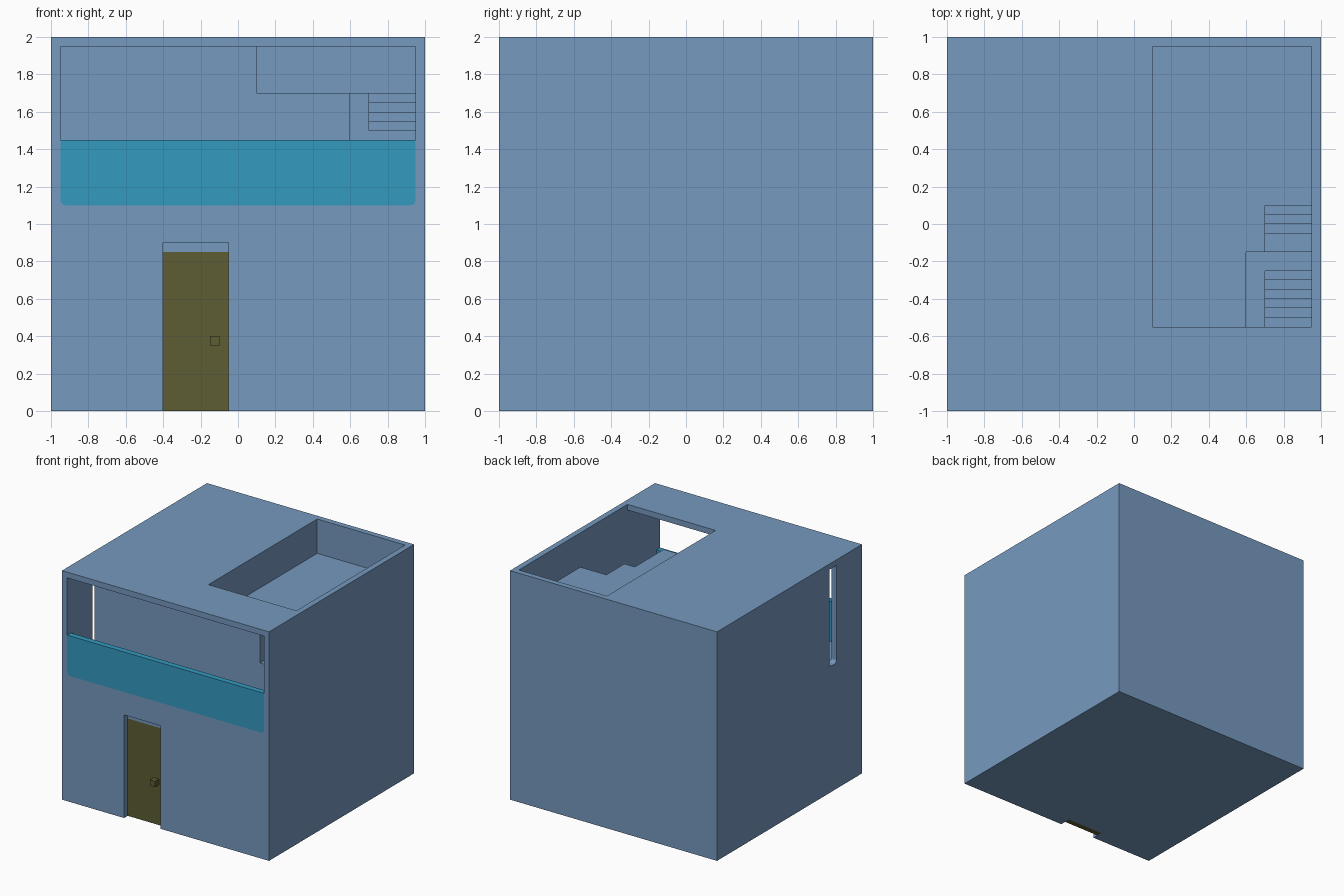
import bpy, bmesh, math

if "Cube" in bpy.data.objects:
    bpy.data.objects.remove(bpy.data.objects["Cube"], do_unlink=True)


def material(name, rgb):
    m = bpy.data.materials.new(name)
    m.use_nodes = True
    m.diffuse_color = (*rgb, 1)
    m.node_tree.nodes["Principled BSDF"].inputs["Base Color"].default_value = (*rgb, 1)
    return m


wall_blue = material("wall blue", (0.18, 0.32, 0.52))
panel_teal = material("panel teal", (0.033, 0.32, 0.52))
door_olive = material("door olive", (0.11, 0.11, 0.033))


def prism(name, profile, axis, lo, hi, mat):
    """Extrude a profile along x (profile in y, z) or along y (profile in x, z)."""
    bm = bmesh.new()

    def ring(d):
        return [bm.verts.new((d, a, z) if axis == "x" else (a, d, z)) for a, z in profile]

    first, last = ring(lo), ring(hi)
    bm.faces.new(first)
    bm.faces.new(last)
    n = len(profile)
    for i in range(n):
        j = (i + 1) % n
        bm.faces.new((first[i], first[j], last[j], last[i]))
    bmesh.ops.recalc_face_normals(bm, faces=bm.faces)
    mesh = bpy.data.meshes.new(name)
    bm.to_mesh(mesh)
    bm.free()
    mesh.materials.append(mat)
    obj = bpy.data.objects.new(name, mesh)
    bpy.context.collection.objects.link(obj)
    return obj


def rect(a0, a1, z0, z1):
    return [(a0, z0), (a1, z0), (a1, z1), (a0, z1)]


def round_bottom(a0, a1, z0, z1, r=0.03, steps=6):
    """Rectangle with its two lower corners rounded."""
    pts = [(a1, z1), (a0, z1)]
    for centre, start in ((a0 + r, math.pi), (a1 - r, 1.5 * math.pi)):
        for i in range(steps + 1):
            t = start + i / steps * math.pi / 2
            pts.append((centre + r * math.cos(t), z0 + r + r * math.sin(t)))
    return pts


def stair_profile():
    """Lower flight, landing and upper flight, closed above the terrace floor."""
    pts = [(-0.6, 1.15)]
    z = 1.15
    for y in (-0.5, -0.45, -0.4, -0.35, -0.3, -0.25, -0.15, -0.05, 0, 0.05, 0.1):
        pts.append((y, z))
        z = round(z + 0.05, 2)
        pts.append((y, z))
    return pts + [(0.1, 1.8), (-0.6, 1.8)]


# Solid block of the house
house = prism("house_walls", rect(-1, 1, 0, 2), "y", -1, 1, wall_blue)

# Openings cut out of the block
cutters = [
    prism("balcony_cut", round_bottom(-0.95, 0.95, 1.1, 1.95), "y", -1.1, -0.55, wall_blue),
    prism("terrace_cut", rect(0.1, 0.95, 1.7, 2.1), "y", -0.55, 0.95, wall_blue),
    prism("stairwell_cut", rect(0.6, 0.95, 1.45, 1.8), "y", -0.6, -0.15, wall_blue),
    prism("stairs_cut", stair_profile(), "x", 0.7, 0.95, wall_blue),
    prism("side_slot_cut", round_bottom(-0.65, -0.55, 1.1, 1.95), "x", -1.1, -0.9, wall_blue),
    prism("doorway_cut", rect(-0.4, -0.05, -0.1, 0.9), "y", -1.1, -0.95, wall_blue),
    prism("door_pocket_cut", rect(-0.4, -0.05, -0.1, 0.85), "y", -1.0, -0.9, wall_blue),
]
# The terrace also opens forward onto the balcony, below the roof strip
cutters.append(prism("terrace_front_cut", rect(0.1, 0.95, 1.7, 1.95), "y", -0.6, -0.5, wall_blue))

for c in cutters:
    mod = house.modifiers.new(c.name, "BOOLEAN")
    mod.operation = "DIFFERENCE"
    mod.solver = "EXACT"
    mod.object = c
    c.hide_render = True

# Bake the cuts and drop the cutters
bpy.context.view_layer.update()
baked = bpy.data.meshes.new_from_object(house.evaluated_get(bpy.context.evaluated_depsgraph_get()))
house.modifiers.clear()
house.data = baked
baked.materials.clear()
baked.materials.append(wall_blue)
for p in baked.polygons:
    p.material_index = 0
for c in cutters:
    bpy.data.objects.remove(c, do_unlink=True)

# Balcony front panel, door and its square knob
prism("balcony_panel", round_bottom(-0.95, 0.95, 1.1, 1.45), "y", -1, -0.95, panel_teal)
prism("door", rect(-0.4, -0.05, 0, 0.85), "y", -0.95, -0.9, door_olive)
prism("door_knob", rect(-0.15, -0.1, 0.35, 0.4), "y", -1, -0.95, door_olive)
